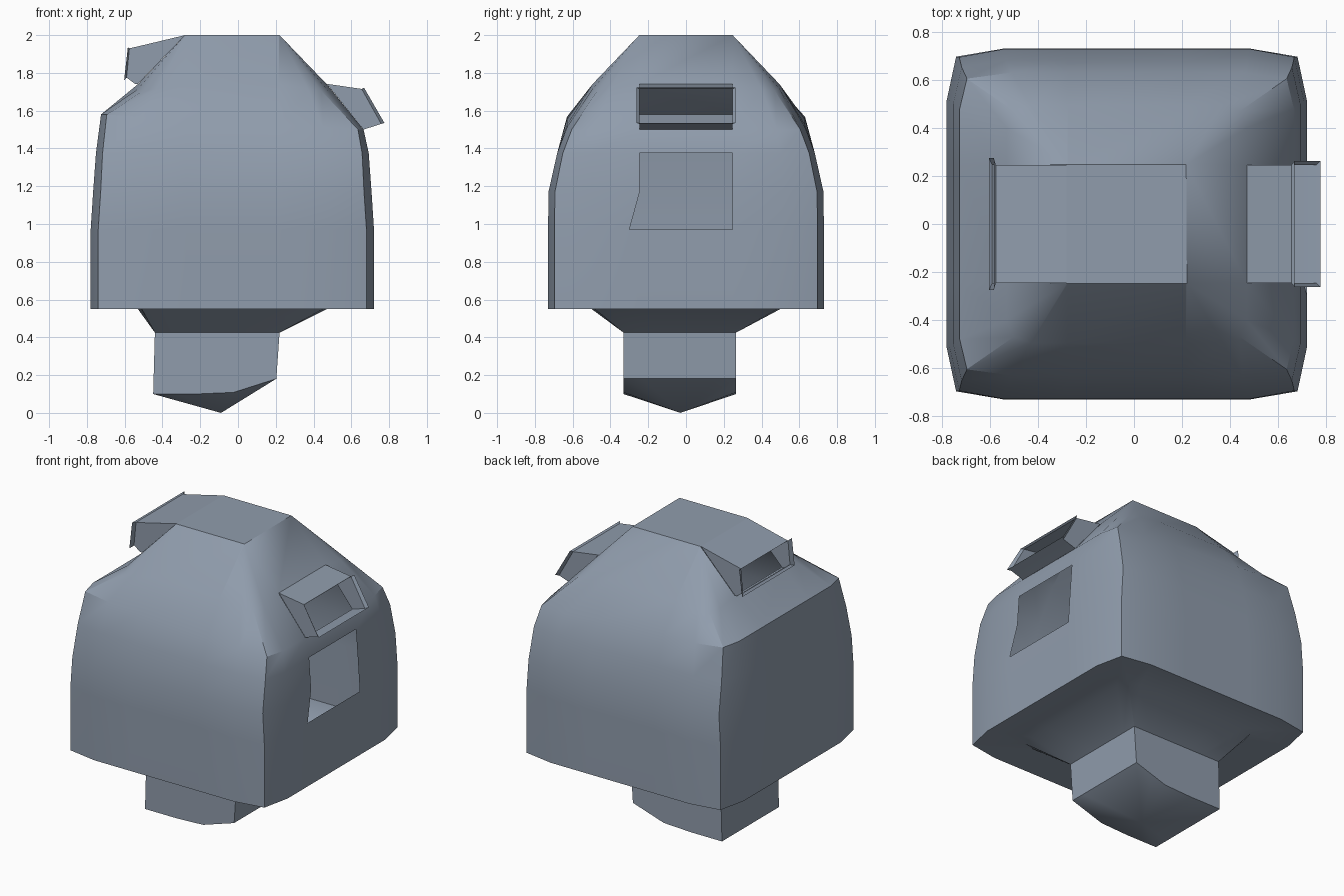
import bpy, bmesh, math

if "Cube" in bpy.data.objects:
    bpy.data.objects.remove(bpy.data.objects["Cube"])

mat = bpy.data.materials.new("slate blue grey")
mat.diffuse_color = (0.28, 0.335, 0.415, 1)
mat.use_nodes = True
mat.node_tree.nodes["Principled BSDF"].inputs["Base Color"].default_value = mat.diffuse_color


def finish(name, bm):
    bmesh.ops.remove_doubles(bm, verts=bm.verts, dist=0.004)
    bmesh.ops.recalc_face_normals(bm, faces=bm.faces)
    me = bpy.data.meshes.new(name)
    bm.to_mesh(me)
    bm.free()
    me.materials.append(mat)
    ob = bpy.data.objects.new(name, me)
    bpy.context.collection.objects.link(ob)
    bpy.context.view_layer.objects.active = ob
    ob.select_set(True)
    bpy.ops.object.shade_smooth_by_angle(angle=math.radians(32))
    ob.select_set(False)
    return ob


def ring(bm, zf, cx, cy, hx, hy, inset, inner, outer):
    """Bulged square outline: four side points plus a corner per side."""
    px, py = hx - inset, hy - inset * 0.85
    pts = [(hx, s) for s in (-outer, -inner, inner, outer)] + [(px, py)]
    pts += [(s, hy) for s in (outer, inner, -inner, -outer)] + [(-px, py)]
    pts += [(-hx, s) for s in (outer, inner, -inner, -outer)] + [(-px, -py)]
    pts += [(s, -hy) for s in (-outer, -inner, inner, outer)] + [(px, -py)]
    return [bm.verts.new((cx + x, cy + y, zf(cx + x, cy + y))) for x, y in pts]


def flat(z):
    return lambda x, y: z


def shoulder(x, y):          # shoulder line drops towards the right
    return 1.54 - 0.058 * (x + 0.03)


def crown(x, y):             # crown ring dips towards its corners
    return 1.765 - 0.25 * (x + 0.03) ** 2 * y ** 2 / 0.25 - 0.01


def foot(x, y):              # sloped end of the stem
    return 0.1 + 0.08 * max(0, (x + 0.05) / 0.25)


# Hollow body shell with stem, lofted from bottom to top
bm = bmesh.new()
rows = [
    (foot, -0.123, -0.033, 0.326, 0.298, 0, 0.1, 0.2),
    (flat(0.425), -0.11, -0.033, 0.33, 0.298, 0, 0.1, 0.2),
    (flat(0.55), -0.03, 0, 0.50, 0.50, 0.02, 0.25, 0.4),
    (flat(0.55), -0.03, 0, 0.75, 0.73, 0.04, 0.25, 0.51),
    (flat(0.97), -0.03, 0, 0.75, 0.73, 0.04, 0.245, 0.51),
    (flat(1.17), -0.03, 0, 0.737, 0.728, 0.04, 0.245, 0.51),
    (flat(1.375), -0.03, 0, 0.722, 0.682, 0.035, 0.245, 0.5),
    (shoulder, -0.03, 0, 0.695, 0.63, 0.03, 0.245, 0.48),
    (crown, -0.03, 0, 0.50, 0.495, 0.03, 0.245, 0.4),
    (flat(2.0), -0.03, 0, 0.25, 0.247, 0, 0.245, 0.247),
]
rings = [ring(bm, *r) for r in rows]
rings[4][1].co.y = -0.30     # skewed corner of the side opening
n = 20
# (row, column) cells left open: side window (two rows), right and left hoods
openings = {(4, 1), (5, 1), (7, 1), (8, 11)}
for r in range(len(rings) - 1):
    a, b = rings[r], rings[r + 1]
    for i in range(n):
        if (r, i) not in openings:
            j = (i + 1) % n
            bm.faces.new((a[i], a[j], b[j], b[i]))
bm.faces.new(rings[-1])
tip = bm.verts.new((-0.09, -0.03, 0))
for i in range(n):
    bm.faces.new((rings[0][(i + 1) % n], rings[0][i], tip))
finish("body_shell", bm)


def hood(name, sections):
    """Open rectangular tube; each section is (top xz, bottom xz, half width)."""
    bm = bmesh.new()
    loops = []
    for (tx, tz), (lx, lz), w in sections:
        loops.append([bm.verts.new(p) for p in
                      ((tx, -w, tz), (tx, w, tz), (lx, w, lz), (lx, -w, lz))])
    for a, b in zip(loops, loops[1:]):
        for i in range(4):
            j = (i + 1) % 4
            bm.faces.new((a[i], a[j], b[j], b[i]))
    return finish(name, bm)


# Hoods with a slightly flared lip
hood("right_hood", [((0.47, 1.742), (0.665, 1.5), 0.245),
                    ((0.655, 1.715), (0.758, 1.53), 0.245),
                    ((0.667, 1.722), (0.775, 1.535), 0.262)])
hood("left_hood", [((-0.28, 2.0), (-0.53, 1.742), 0.245),
                   ((-0.51, 1.945), (-0.545, 1.742), 0.245),
                   ((-0.575, 1.93), (-0.59, 1.775), 0.245),
                   ((-0.583, 1.937), (-0.603, 1.762), 0.275)])
